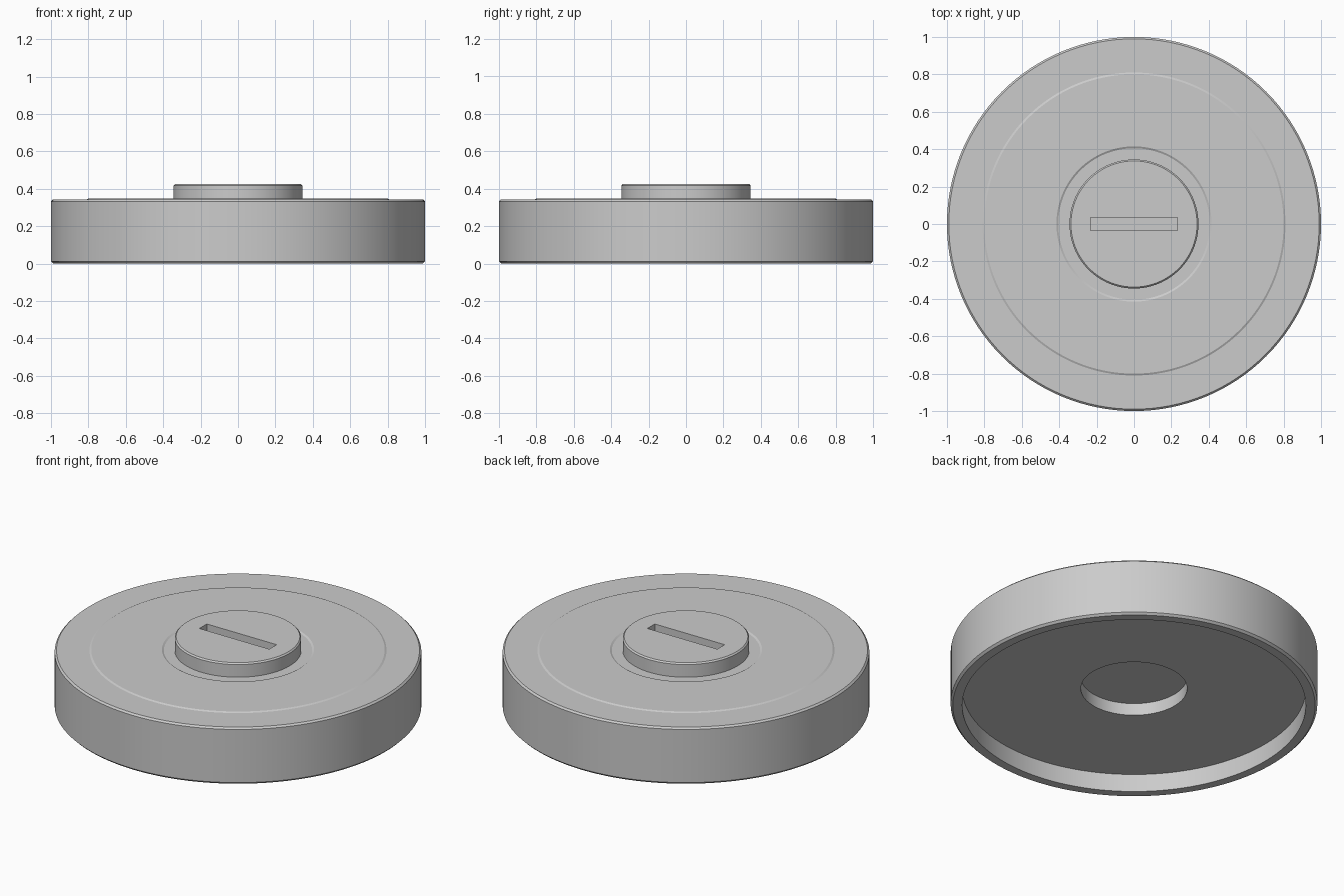
import bpy, bmesh
from math import radians, pi

if "Cube" in bpy.data.objects:
    bpy.data.objects.remove(bpy.data.objects["Cube"])


def lathe(name, profile, steps=128):
    """Spin an (r, z) profile that starts and ends on the axis."""
    bm = bmesh.new()
    verts = [bm.verts.new((r, 0, z)) for r, z in profile]
    edges = [bm.edges.new(p) for p in zip(verts, verts[1:])]
    bmesh.ops.spin(bm, geom=verts + edges, cent=(0, 0, 0), axis=(0, 0, 1),
                   angle=2 * pi, steps=steps, use_duplicate=False)
    bmesh.ops.remove_doubles(bm, verts=bm.verts, dist=1e-5)
    bmesh.ops.recalc_face_normals(bm, faces=bm.faces)
    me = bpy.data.meshes.new(name)
    bm.to_mesh(me)
    bm.free()
    ob = bpy.data.objects.new(name, me)
    bpy.context.collection.objects.link(ob)
    return ob


# Hollow-bottomed disc with stepped top and central knob
disc = lathe("round_cap", [
    (0, 0.18), (0.29, 0.18), (0.29, 0.107),               # underside socket
    (0.937, 0.107), (0.937, 0), (0.988, 0),               # underside recess, rim
    (1, 0.012), (1, 0.332), (0.99, 0.342),                # outer wall
    (0.81, 0.342), (0.80, 0.347),                         # raised ring
    (0.415, 0.347), (0.405, 0.341),                       # step around the knob
    (0.345, 0.341), (0.345, 0.417), (0.337, 0.425),       # knob
    (0, 0.425)])

# Slot in the knob
bpy.ops.mesh.primitive_cube_add(size=1, location=(0, 0, 0.425))
cutter = bpy.context.object
cutter.name = "slot_cutter"
cutter.scale = (0.465, 0.07, 0.12)
cut = disc.modifiers.new("slot", 'BOOLEAN')
cut.operation = 'DIFFERENCE'
cut.solver = 'EXACT'
cut.object = cutter
bpy.ops.object.select_all(action='DESELECT')
disc.select_set(True)
bpy.context.view_layer.objects.active = disc
bpy.ops.object.modifier_apply(modifier="slot")
bpy.data.objects.remove(cutter)

bpy.ops.object.shade_smooth_by_angle(angle=radians(25))
